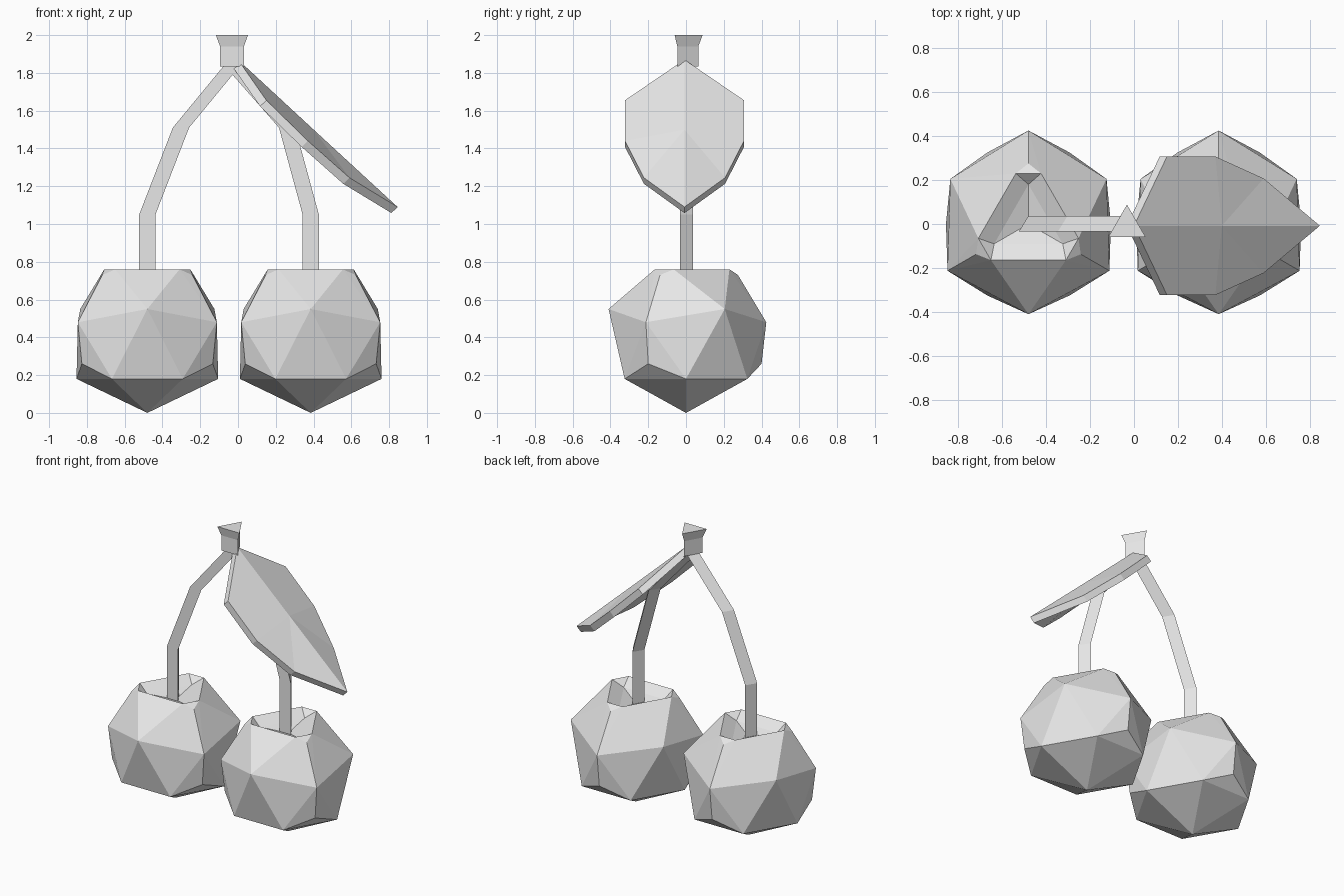
import bpy, bmesh
from math import sin, cos, radians
from mathutils import Vector

cube = bpy.data.objects.get("Cube")
if cube:
    bpy.data.objects.remove(cube)

grey = bpy.data.materials.new("light grey")
grey.use_nodes = True
COLOUR = (0.8, 0.8, 0.8, 1)
grey.diffuse_color = COLOUR
grey.node_tree.nodes["Principled BSDF"].inputs["Base Color"].default_value = COLOUR


def finish(name, bm, location=(0, 0, 0)):
    bmesh.ops.recalc_face_normals(bm, faces=bm.faces)
    mesh = bpy.data.meshes.new(name)
    bm.to_mesh(mesh)
    bm.free()
    mesh.materials.append(grey)
    obj = bpy.data.objects.new(name, mesh)
    obj.location = location
    bpy.context.collection.objects.link(obj)


def polar(bm, radius, angle, z):
    a = radians(angle)
    return bm.verts.new((radius * cos(a), radius * sin(a), z))


# Faceted fruit with three-fold symmetry and a shallow dent on top
def cherry(name, x):
    bm = bmesh.new()
    bm.verts.new((0, 0, 0))
    for k in range(6):
        polar(bm, 0.375, 60 * k, 0.18)
    rim = []
    for corner in (90, 210, 330):
        polar(bm, 0.41, corner + 60, 0.55)
        polar(bm, 0.425, corner, 0.48)
        polar(bm, 0.40, corner, 0.26)
        polar(bm, 0.275, corner, 0.73)
        rim.append([polar(bm, 0.237, corner + d, 0.76) for d in (-14, 14)])
    bmesh.ops.convex_hull(bm, input=list(bm.verts))
    lid = [f for f in bm.faces if all(v.co.z > 0.75 for v in f.verts)]
    bmesh.ops.delete(bm, geom=lid, context='FACES_ONLY')
    loose = [e for e in bm.edges if not e.link_faces]
    bmesh.ops.delete(bm, geom=loose, context='EDGES')
    inner = [polar(bm, 0.18, a, 0.715) for a in (90, 210, 330)]
    centre = bm.verts.new((0, 0, 0.68))
    for k in range(3):
        n = (k + 1) % 3
        bm.faces.new((rim[k][0], rim[k][1], inner[k]))
        bm.faces.new((rim[k][1], rim[n][0], inner[n], inner[k]))
        bm.faces.new((inner[k], inner[n], centre))
    finish(name, bm, (x, 0, 0))


# Triangular bar lofted through levels of (x, z, half width, front y, back y)
def triangle_bar(name, levels):
    bm = bmesh.new()
    rings = [[bm.verts.new(p) for p in ((x - w, f, z), (x + w, f, z), (x, b, z))]
             for x, z, w, f, b in levels]
    for low, high in zip(rings, rings[1:]):
        for i in range(3):
            j = (i + 1) % 3
            bm.faces.new((low[i], low[j], high[j], high[i]))
    bm.faces.new(rings[0])
    bm.faces.new(rings[-1])
    finish(name, bm)


cherry("right_cherry", -0.48)
cherry("left_cherry", 0.385)

# Bent stems meeting at the top
STEM = (0.043, -0.033, 0.037)
for name, path in (("right_stem", ((-0.48, 0.66), (-0.48, 1.05), (-0.302, 1.51), (-0.03, 1.84))),
                   ("left_stem", ((0.385, 0.66), (0.385, 1.05), (0.26, 1.51), (-0.03, 1.84)))):
    triangle_bar(name, [(x, z) + STEM for x, z in path])

# Flared cap joining the stems
triangle_bar("stem_cap", [(-0.032, 1.835, 0.063, -0.046, 0.065),
                          (-0.032, 1.94, 0.063, -0.046, 0.065),
                          (-0.032, 2.0, 0.085, -0.06, 0.088)])

# Leaf folded along its midrib, then thickened downwards
bm = bmesh.new()
base, mid, tip = [bm.verts.new(p) for p in ((0, 0, 1.87), (0.4, 0, 1.5), (0.845, 0, 1.09))]
for side in (1, -1):
    a, b, c = [bm.verts.new((x, side * y, z)) for x, y, z in
               ((0.15, 0.315, 1.655), (0.37, 0.315, 1.44), (0.59, 0.215, 1.245))]
    for face in ((base, a, b, mid), (mid, b, c), (mid, c, tip)):
        bm.faces.new(face if side < 0 else face[::-1])
top = list(bm.faces)
copy = bmesh.ops.extrude_face_region(bm, geom=top, use_keep_orig=True)
moved = [v for v in copy["geom"] if isinstance(v, bmesh.types.BMVert)]
bmesh.ops.translate(bm, verts=moved, vec=Vector((-0.033, 0, -0.032)))
finish("leaf", bm, (0, -0.008, 0))
